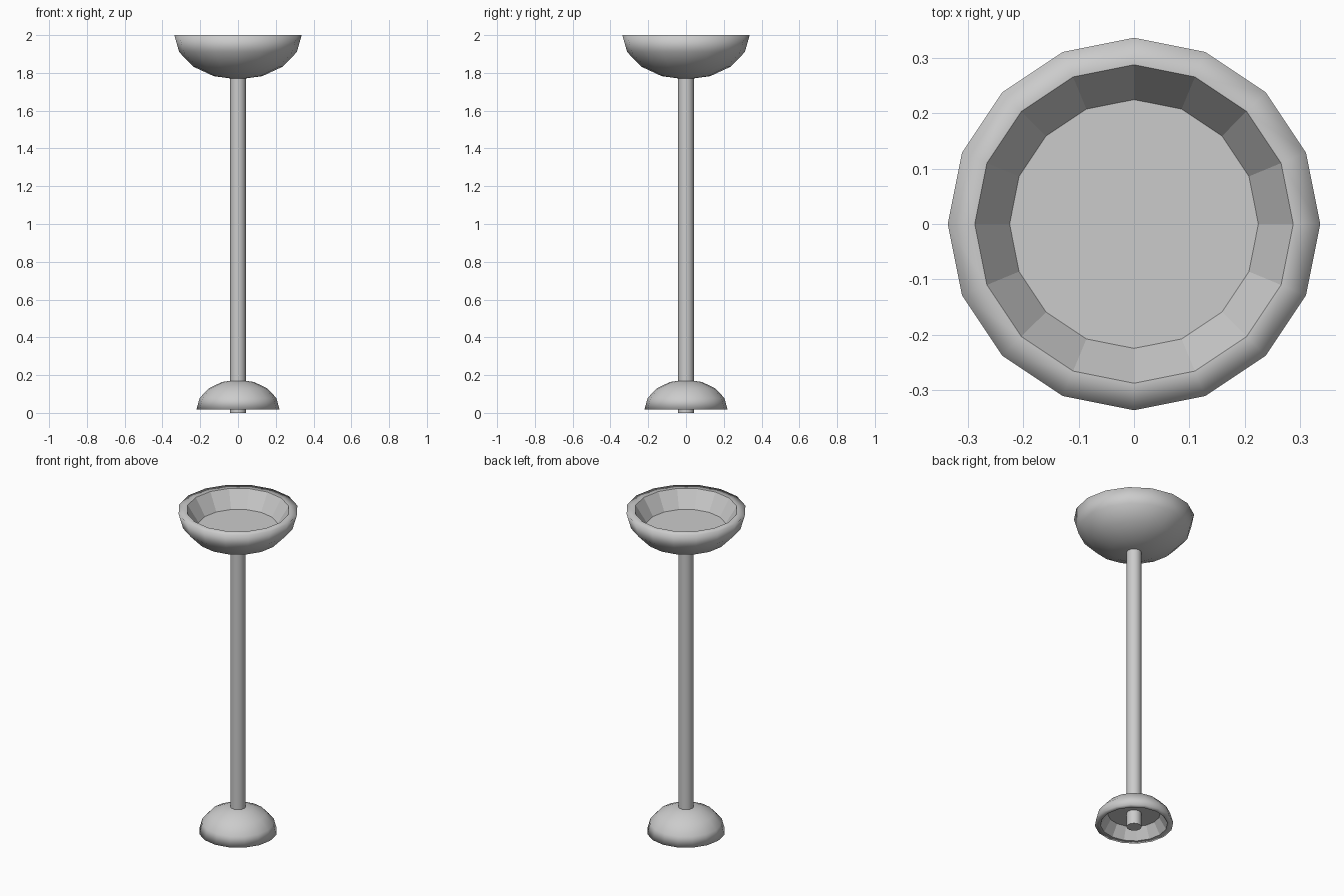
import bpy, bmesh, math

if "Cube" in bpy.data.objects:
    bpy.data.objects.remove(bpy.data.objects["Cube"])

SIDES = 16


def lathe_ring(bm, r, z):
    return [bm.verts.new((r * math.cos(2 * math.pi * i / SIDES),
                          r * math.sin(2 * math.pi * i / SIDES), z))
            for i in range(SIDES)]


def finish(name, bm):
    bmesh.ops.recalc_face_normals(bm, faces=bm.faces)
    mesh = bpy.data.meshes.new(name)
    bm.to_mesh(mesh)
    bm.free()
    obj = bpy.data.objects.new(name, mesh)
    bpy.context.collection.objects.link(obj)
    return obj


def bowl(name, radius, height, rim_z, direction):
    """Hollowed half-ellipsoid; direction +1 opens upward, -1 downward."""
    bm = bmesh.new()
    # (radius, depth below rim, smooth band leading to this ring)
    profile = [(radius * math.cos(a), height * math.sin(a), True)
               for a in (math.radians(22.5 * k) for k in (3, 2, 1, 0))]
    profile += [(radius * 0.855, 0.0, True),
                (radius * 0.668, height * 0.43, False)]
    pole = bm.verts.new((0, 0, rim_z - direction * height))
    prev = None
    for r, depth, smooth in profile:
        cur = lathe_ring(bm, r, rim_z - direction * depth)
        for i in range(SIDES):
            j = (i + 1) % SIDES
            corners = (pole, cur[i], cur[j]) if prev is None else \
                (prev[i], prev[j], cur[j], cur[i])
            bm.faces.new(corners).smooth = smooth
        prev = cur
    bm.faces.new(prev)  # cavity floor
    return finish(name, bm)


# Upper bowl, open at the top
bowl("top_bowl", 0.337, 0.235, 2.0, 1)

# Inverted bowl as the foot
bowl("base_bowl", 0.22, 0.158, 0.018, -1)

# Round pole running through the foot into the bowl
bm = bmesh.new()
bottom, top = lathe_ring(bm, 0.042, 0.0), lathe_ring(bm, 0.042, 1.82)
for i in range(SIDES):
    j = (i + 1) % SIDES
    bm.faces.new((bottom[i], bottom[j], top[j], top[i])).smooth = True
for ring in (bottom, top):
    cap = bm.faces.new(ring)
    for edge in cap.edges:
        edge.smooth = False
finish("pole", bm)
